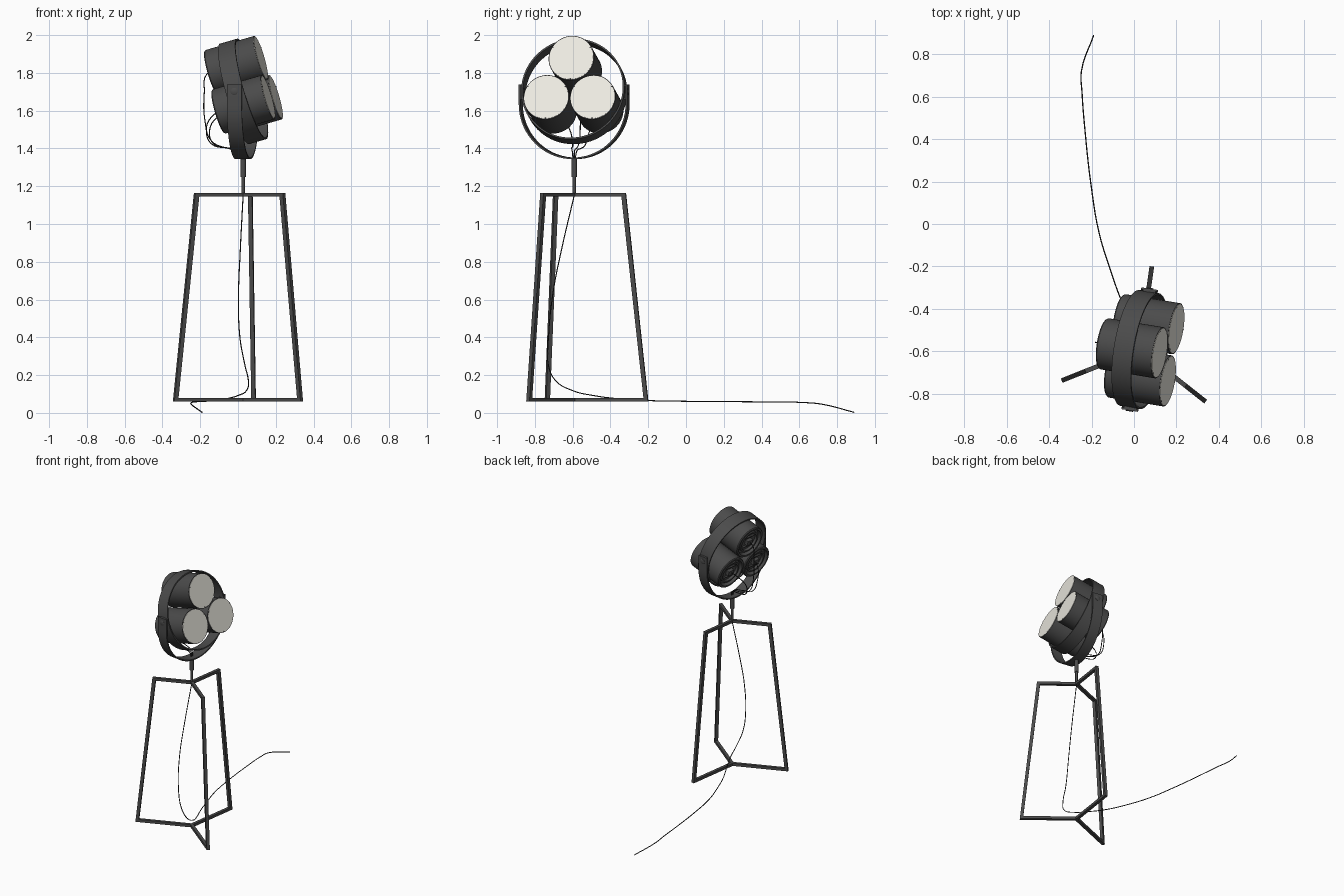
import bpy, bmesh
from math import radians, sin, cos, pi
from mathutils import Matrix

if "Cube" in bpy.data.objects:
    bpy.data.objects.remove(bpy.data.objects["Cube"])


def material(name, rgb):
    m = bpy.data.materials.new(name)
    m.diffuse_color = (*rgb, 1)
    m.use_nodes = True
    m.node_tree.nodes["Principled BSDF"].inputs["Base Color"].default_value = m.diffuse_color
    return m


DARK = material("dark_metal", (0.07, 0.07, 0.07))
BLACK = material("black_cable", (0.02, 0.02, 0.02))
CREAM = material("cream_glass", (0.86, 0.84, 0.77))

T = Matrix.Translation
# Stand frames (slightly turned) and lamp head frame (tilted up 16 degrees)
CENTRE = T((0.027, -0.592, 0))
LEGS = CENTRE @ Matrix.Rotation(radians(-8.3), 4, 'Z')
BASE = CENTRE @ Matrix.Rotation(radians(-9.3), 4, 'Z')
PIVOT_Z = 1.702
HEAD = BASE @ T((0, 0, PIVOT_Z)) @ Matrix.Rotation(radians(-16), 4, 'Y')


def finish(name, bm, mat, matrix, smooth=True):
    bmesh.ops.remove_doubles(bm, verts=bm.verts, dist=1e-6)
    bmesh.ops.recalc_face_normals(bm, faces=bm.faces)
    me = bpy.data.meshes.new(name)
    bm.to_mesh(me)
    bm.free()
    ob = bpy.data.objects.new(name, me)
    bpy.context.collection.objects.link(ob)
    me.materials.append(mat)
    ob.matrix_world = matrix
    if smooth:
        bpy.ops.object.select_all(action='DESELECT')
        bpy.context.view_layer.objects.active = ob
        ob.select_set(True)
        bpy.ops.object.shade_smooth_by_angle(angle=radians(35))
    return ob


def strip(name, outer, inner, depth, matrix, smooth=True):
    """Solid bar in the YZ plane between two outlines, given depth along X."""
    bm = bmesh.new()
    h = depth / 2
    secs = [[bm.verts.new((x, *p)) for x, p in
             ((-h, o), (h, o), (h, i), (-h, i))] for o, i in zip(outer, inner)]
    for a, b in zip(secs, secs[1:]):
        for k in range(4):
            j = (k + 1) % 4
            bm.faces.new((a[k], a[j], b[j], b[k]))
    bm.faces.new(secs[0])
    bm.faces.new(secs[-1])
    return finish(name, bm, DARK, matrix, smooth)


def lathe(name, profile, mat, matrix, steps=48):
    """Turn an (x, radius) profile about the X axis."""
    bm = bmesh.new()
    vs = [bm.verts.new((x, 0, r)) for x, r in profile]
    es = [bm.edges.new(p) for p in zip(vs, vs[1:])]
    bmesh.ops.spin(bm, geom=vs + es, cent=(0, 0, 0), axis=(1, 0, 0),
                   angle=2 * pi, steps=steps)
    return finish(name, bm, mat, matrix)


def box(name, size, matrix):
    bm = bmesh.new()
    bmesh.ops.create_cube(bm, size=1, matrix=Matrix.Diagonal((*size, 1)))
    return finish(name, bm, DARK, matrix, False)


def cable(name, pts, matrix, radius=0.003):
    cu = bpy.data.curves.new(name, 'CURVE')
    cu.dimensions = '3D'
    cu.bevel_depth = radius
    cu.bevel_resolution = 1
    cu.resolution_u = 5
    cu.use_fill_caps = True
    sp = cu.splines.new('BEZIER')
    sp.bezier_points.add(len(pts) - 1)
    for bp, p in zip(sp.bezier_points, pts):
        bp.co = p
        bp.handle_left_type = bp.handle_right_type = 'AUTO'
    cu.materials.append(BLACK)
    ob = bpy.data.objects.new(name, cu)
    bpy.context.collection.objects.link(ob)
    ob.matrix_world = matrix


# Three leg frames around the stand axis
leg_out = [(0, 1.165), (0.276, 1.165), (0.396, 0.06), (0, 0.06)]
leg_in = [(0, 1.145), (0.254, 1.145), (0.372, 0.08), (0, 0.08)]
for i in range(3):
    strip(f"leg_frame_{i + 1}", leg_out, leg_in, 0.022,
          LEGS @ Matrix.Rotation(radians(120 * i), 4, 'Z'), False)

# Pole with thicker upper socket
UP = BASE @ Matrix.Rotation(radians(-90), 4, 'Y')
lathe("pole", [(1.145, 0), (1.145, 0.009), (1.25, 0.009), (1.25, 0.0145),
               (1.35, 0.0145), (1.35, 0)], DARK, UP, 24)


# U-shaped yoke
def yoke_line(r):
    arc = [(r * cos(a), 1.634 + r * sin(a))
           for a in (pi + pi * k / 36 for k in range(37))]
    return [(-r, 1.738)] + arc + [(r, 1.738)]


strip("yoke", yoke_line(0.291), yoke_line(0.282), 0.08, BASE)

# Yoke pivots: end plates and knobs
for side, s in (("near", -1), ("far", 1)):
    box(f"pivot_plate_{side}", (0.06, 0.02, 0.08),
        BASE @ T((0, s * 0.281, PIVOT_Z - 0.004)))
    lathe(f"pivot_knob_{side}", [(-0.025, 0), (-0.025, 0.019), (0.003, 0.019),
                                 (0.005, 0.016), (0.005, 0)], DARK,
          BASE @ T((0, s * 0.29, PIVOT_Z))
          @ Matrix.Rotation(radians(90 * s), 4, 'Z'), 24)

# Tilted ring that holds the lamps
lathe("lamp_ring", [(-0.048, 0.268), (-0.048, 0.277), (0.048, 0.277),
                    (0.048, 0.268), (-0.048, 0.268)], DARK, HEAD, 72)

# Three lamps in a triangle
for i in range(3):
    a = radians(90 + 120 * i)
    M = HEAD @ T((0, 0.144 * cos(a), 0.144 * sin(a)))
    n = i + 1
    lathe(f"lamp_body_{n}", [(0.134, 0), (0.134, 0.116), (0.139, 0.118),
                             (0.139, 0.122), (-0.132, 0.122), (-0.138, 0.117),
                             (-0.138, 0.104), (-0.112, 0.098), (-0.112, 0)],
          DARK, M)
    lathe(f"lamp_glass_{n}", [(0.13, 0), (0.13, 0.118), (0.141, 0.118),
                              (0.141, 0)], CREAM, M)
    # Back details: raised ring, connector block and bars
    lathe(f"back_ring_{n}", [(-0.11, 0.07), (-0.13, 0.07), (-0.13, 0.082),
                             (-0.11, 0.082)], DARK, M)
    box(f"connector_{n}", (0.03, 0.05, 0.036), M @ T((-0.122, 0, 0)))
    for s in (-1, 1):
        box(f"back_bar_{n}_{'low' if s < 0 else 'high'}", (0.014, 0.09, 0.008),
            M @ T((-0.116, 0, s * 0.038)))
    # Small clips on the glass rim
    for k in range(3):
        b = radians(30 + 120 * k)
        box(f"glass_clip_{n}_{k + 1}", (0.006, 0.006, 0.006),
            M @ T((0.14, 0.115 * cos(b), 0.115 * sin(b))))

# Short cables from the lamp backs into the pole
cable("lamp_cable_top", [(-0.15, 0, 1.81), (-0.197, 0, 1.79), (-0.208, 0, 1.7),
                         (-0.205, 0, 1.55), (-0.17, 0, 1.44), (-0.08, 0, 1.40),
                         (-0.01, 0, 1.385), (0, 0, 1.345)], BASE)
for side, s in (("near", -1), ("far", 1)):
    cable(f"lamp_cable_{side}",
          [(-0.09, s * 0.125, 1.605), (-0.15, s * 0.1, 1.57),
           (-0.188, s * 0.055, 1.5), (-0.165, s * 0.035, 1.425),
           (-0.07, s * 0.025, 1.4), (-0.01, s * 0.012, 1.385),
           (0, s * 0.006, 1.345)], BASE)

# Long power cable hanging down and trailing along the floor
cable("power_cable",
      [(0.027, -0.592, 1.15), (0.012, -0.66, 0.86), (0.003, -0.705, 0.63),
       (0.01, -0.728, 0.4), (0.035, -0.73, 0.26), (0.055, -0.69, 0.17),
       (0.045, -0.6, 0.118), (0.0, -0.49, 0.092), (-0.06, -0.36, 0.075),
       (-0.11, -0.22, 0.066), (-0.165, -0.04, 0.062), (-0.202, 0.18, 0.06),
       (-0.23, 0.43, 0.058), (-0.245, 0.62, 0.055), (-0.248, 0.72, 0.046),
       (-0.19, 0.89, 0.003)], Matrix())
